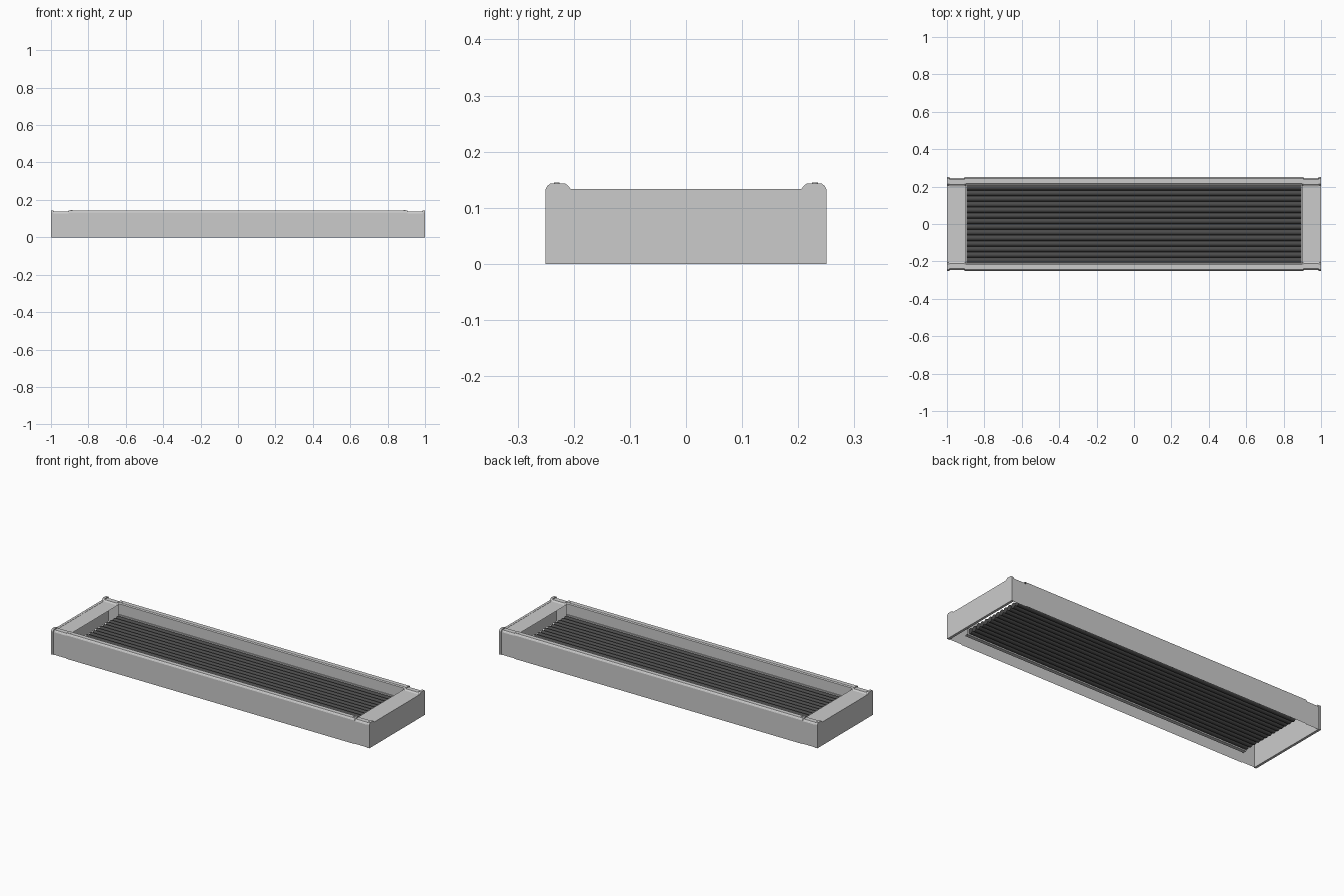
import bpy, bmesh, math

if "Cube" in bpy.data.objects:
    bpy.data.objects.remove(bpy.data.objects["Cube"])

dark = bpy.data.materials.new("dark_rubber")
dark.diffuse_color = (0.07, 0.07, 0.07, 1)
dark.use_nodes = True
dark.node_tree.nodes["Principled BSDF"].inputs["Base Color"].default_value = dark.diffuse_color


def make(name, verts, faces, mat=None):
    me = bpy.data.meshes.new(name)
    me.from_pydata(verts, [], faces)
    bm = bmesh.new()
    bm.from_mesh(me)
    bmesh.ops.recalc_face_normals(bm, faces=bm.faces)
    bm.to_mesh(me)
    bm.free()
    ob = bpy.data.objects.new(name, me)
    bpy.context.collection.objects.link(ob)
    if mat:
        me.materials.append(mat)
    return ob


def sweep(name, prof, x0, x1, closed=False, mat=None):
    """Extrude a (y, z) profile along x; closed profiles get end caps."""
    n = len(prof)
    verts = [(x, y, z) for x in (x0, x1) for y, z in prof]
    m = n if closed else n - 1
    faces = [(i, (i + 1) % n, n + (i + 1) % n, n + i) for i in range(m)]
    if closed:
        faces += [tuple(range(n)), tuple(range(n, 2 * n))]
    return make(name, verts, faces, mat)


def outline(half, top, base):
    """Half outline of the frame: outer wall, raised lip, low centre."""
    return [(half, 0), (half, top - .010), (half - .003, top - .004),
            (half - .008, top), (half - .035, top),
            (half - .039, top - .003), (half - .045, base)]


def mirrored(half):
    return half + [(-y, z) for y, z in reversed(half)]


# long side rails: folded sheet with inner wall and lower flange
for s, side in ((-1, "front"), (1, "back")):
    prof = [(.25, 0), (.25, .133), (.247, .139), (.242, .143), (.217, .143),
            (.212, .138), (.212, .048), (.228, .048), (.228, .043),
            (.208, .043), (.208, .139), (.216, .1435)]
    prof = [(s * y, z) for y, z in prof[:9]] + [(s * .207, .043), (s * .207, .078), (s * .212, .078)]
    sweep(side + "_rail", prof, -.9, .9)
    # small screws on the rail ends
    for x in (-.89, .89):
        bpy.ops.mesh.primitive_cylinder_add(vertices=12, radius=.005, depth=.003,
                                            location=(x, s * .23, .1435))
        bpy.context.object.name = side + "_screw"

# end caps: recessed cover sleeve plus full-height end plate
for s, side in ((-1, "left"), (1, "right")):
    sweep(side + "_cap_cover", mirrored(outline(.246, .138, .132)), s * .905, s * .988)
    sweep(side + "_cap_collar", mirrored(outline(.25, .143, .133)), s * .897, s * .907)
    sweep(side + "_end_plate", mirrored(outline(.25, .143, .133)), s * .986, s * 1.0, True)

# bed of long ribs running lengthwise
N, R = 14, .015
for i in range(N):
    y = (i - (N - 1) / 2) * .03
    ring = [(y + R * math.cos(a), .06 + R * math.sin(a))
            for a in (2 * math.pi * k / 16 for k in range(16))]
    rib = sweep("bed_rib", ring, -.895, .895, True, dark)
    bpy.context.view_layer.objects.active = rib
    bpy.ops.object.select_all(action='DESELECT')
    rib.select_set(True)
    bpy.ops.object.shade_smooth_by_angle(angle=math.radians(40))
